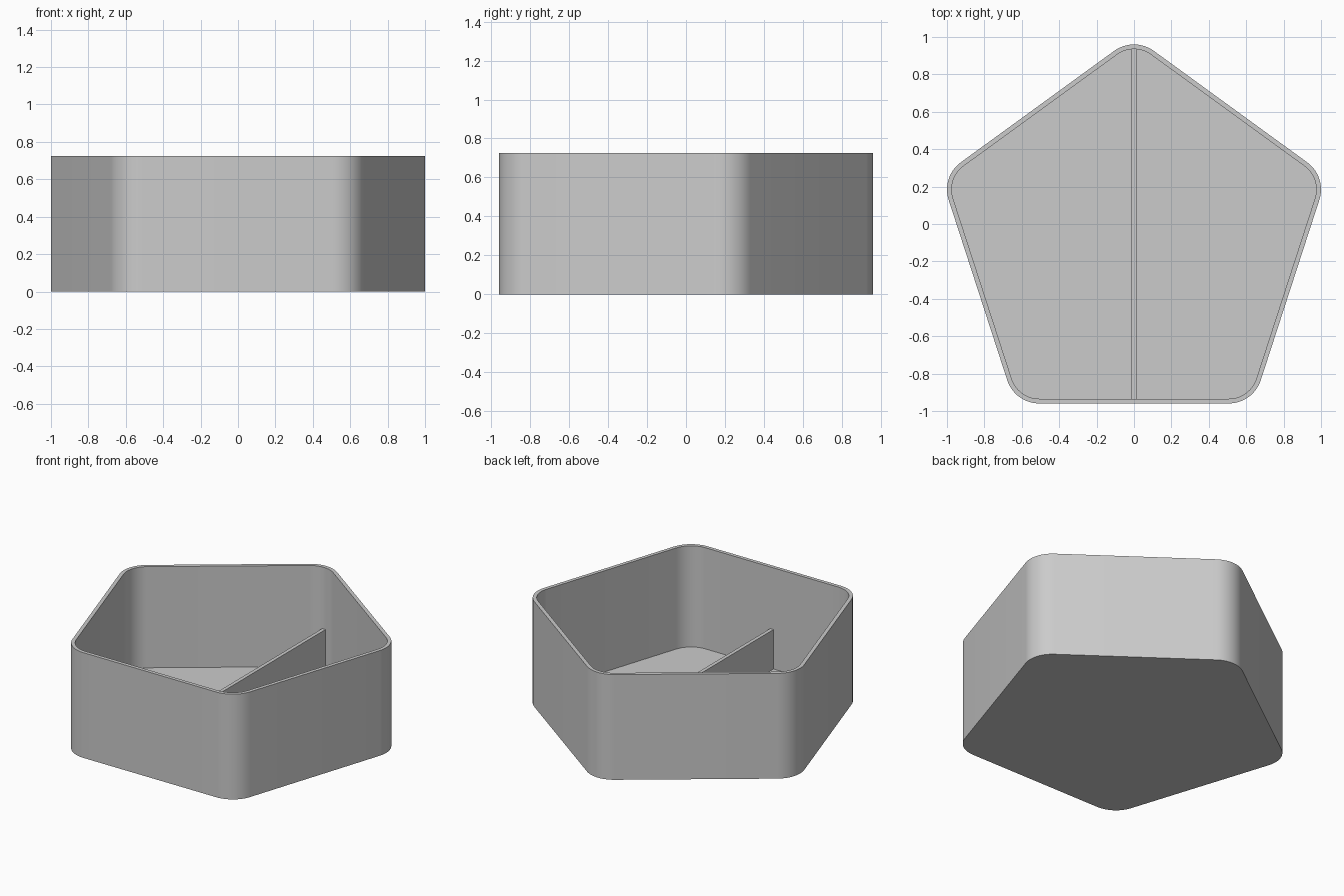
import bpy, bmesh, math
from mathutils import Vector

if "Cube" in bpy.data.objects:
    bpy.data.objects.remove(bpy.data.objects["Cube"])

HEIGHT, FLOOR, WALL = 0.725, 0.028, 0.025
CORE, RADIUS = 0.862, 0.18        # pentagon of corner centres, corner radius
CENTRE_Y = 0.96 - RADIUS - CORE
ARC_STEPS = 14
DIVIDER_TOP, DIVIDER_HALF = 0.30, 0.0125

grey = bpy.data.materials.new("grey plastic")
grey.use_nodes = True
grey.diffuse_color = (0.6, 0.6, 0.6, 1)
grey.node_tree.nodes["Principled BSDF"].inputs["Base Color"].default_value = (0.6, 0.6, 0.6, 1)


def ring(bm, radius, z):
    """Rounded pentagon loop with one corner pointing to the back."""
    verts = []
    for corner in range(5):
        mid = math.radians(90 + 72 * corner)
        for i in range(ARC_STEPS + 1):
            a = mid + math.radians(72 * (i / ARC_STEPS - 0.5))
            verts.append(bm.verts.new((
                CORE * math.cos(mid) + radius * math.cos(a),
                CENTRE_Y + CORE * math.sin(mid) + radius * math.sin(a), z)))
    return verts


def finish(bm, name):
    bmesh.ops.recalc_face_normals(bm, faces=bm.faces)
    mesh = bpy.data.meshes.new(name)
    bm.to_mesh(mesh)
    bm.free()
    mesh.materials.append(grey)
    obj = bpy.data.objects.new(name, mesh)
    bpy.context.collection.objects.link(obj)
    bpy.ops.object.select_all(action='DESELECT')
    obj.select_set(True)
    bpy.context.view_layer.objects.active = obj
    bpy.ops.object.shade_smooth_by_angle(angle=math.radians(30))
    return obj


# Tray shell: outer wall, rim, inner wall and floor
bm = bmesh.new()
inner = RADIUS - WALL
loops = [ring(bm, RADIUS, 0), ring(bm, RADIUS, HEIGHT),
         ring(bm, inner, HEIGHT), ring(bm, inner, FLOOR)]
for lower, upper in zip(loops, loops[1:]):
    for i in range(len(lower)):
        j = (i + 1) % len(lower)
        bm.faces.new((lower[i], lower[j], upper[j], upper[i]))
bm.faces.new(loops[0])
bm.faces.new(loops[-1])
finish(bm, "tray_shell")

# Low divider from the front wall to the back corner
front = CENTRE_Y - CORE * math.cos(math.radians(36)) - inner
back = CENTRE_Y + CORE + inner
bm = bmesh.new()
bmesh.ops.create_cube(bm, size=1)
bmesh.ops.scale(bm, vec=(2 * DIVIDER_HALF, back - front, DIVIDER_TOP - FLOOR), verts=bm.verts)
bmesh.ops.translate(bm, vec=Vector((0, (front + back) / 2, (DIVIDER_TOP + FLOOR) / 2)), verts=bm.verts)
finish(bm, "divider")
